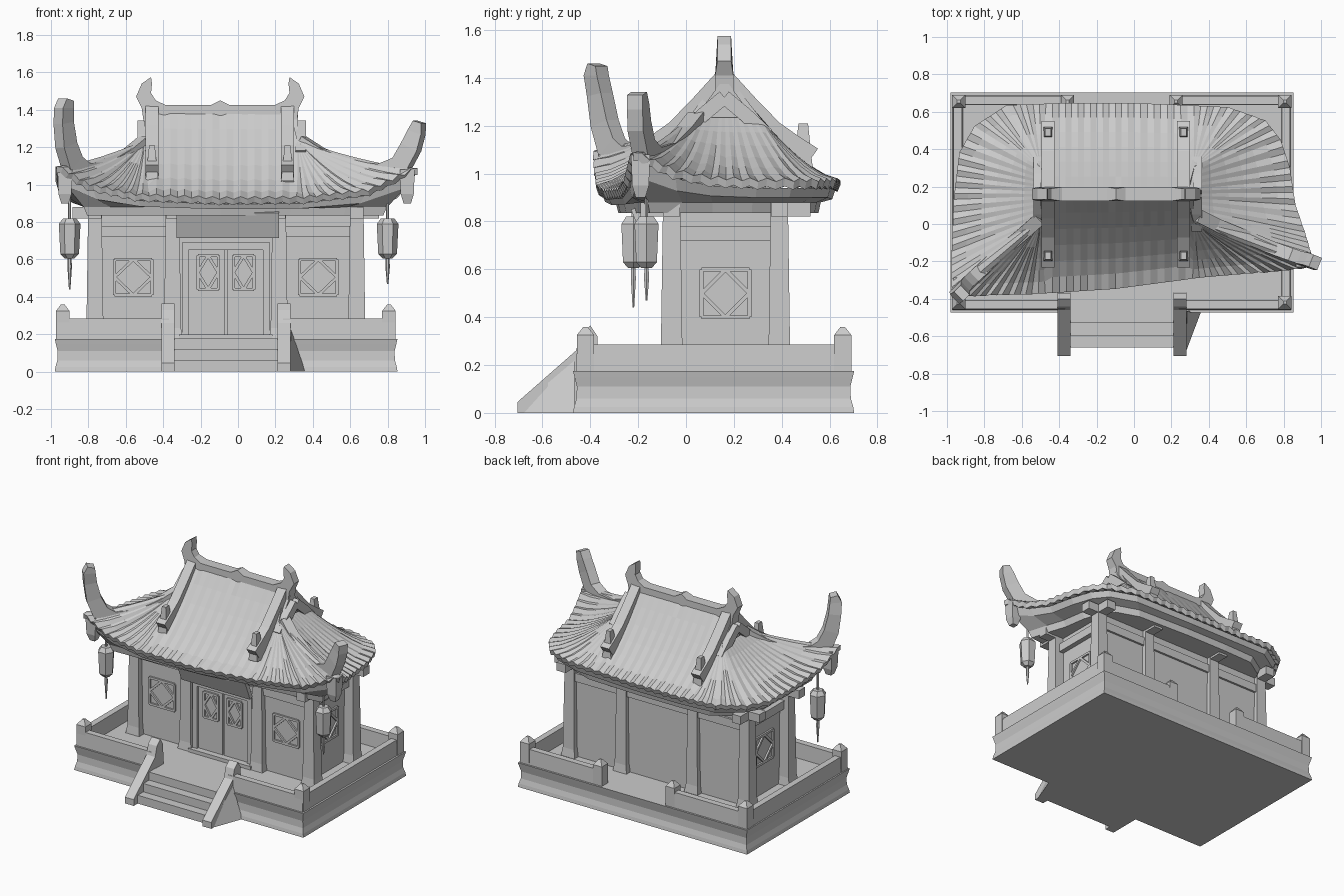
import bpy, bmesh, math
from mathutils import Vector

if "Cube" in bpy.data.objects:
    bpy.data.objects.remove(bpy.data.objects["Cube"])

CX = -0.065                      # symmetry line of base and body


def loft(name, rings, cap=True):
    """Closed rings of points joined into one flat-shaded mesh."""
    bm = bmesh.new()
    vs = [[bm.verts.new(p) for p in r] for r in rings]
    n = len(rings[0])
    for a, b in zip(vs, vs[1:]):
        for i in range(n):
            j = (i + 1) % n
            bm.faces.new((a[i], a[j], b[j], b[i]))
    if cap:
        bm.faces.new(vs[0][::-1])
        bm.faces.new(vs[-1])
        bmesh.ops.recalc_face_normals(bm, faces=bm.faces)
    else:
        bmesh.ops.remove_doubles(bm, verts=bm.verts, dist=0.0005)
    me = bpy.data.meshes.new(name)
    bm.to_mesh(me)
    bm.free()
    ob = bpy.data.objects.new(name, me)
    bpy.context.collection.objects.link(ob)
    return ob


def rect(x0, x1, y0, y1, z, d=0.0):
    return [(x0 + d, y0 + d, z), (x1 - d, y0 + d, z), (x1 - d, y1 - d, z), (x0 + d, y1 - d, z)]


def box(name, x0, x1, y0, y1, z0, z1, d=0.0):
    return loft(name, [rect(x0, x1, y0, y1, z0), rect(x0, x1, y0, y1, z1, d)])


def bar(name, pts, w, hs):
    """Rectangular bar swept along a path that lies in a vertical plane."""
    pts = [Vector(p) for p in pts]
    d = pts[-1] - pts[0]
    side = Vector((d.y, -d.x, 0)).normalized()
    rings = []
    for i, p in enumerate(pts):
        t = (pts[min(i + 1, len(pts) - 1)] - pts[max(i - 1, 0)]).normalized()
        nn = side.cross(t).normalized()
        h = hs[i] if isinstance(hs, (list, tuple)) else hs
        rings.append([p + side * a * w / 2 + nn * b * h / 2
                      for a, b in ((-1, -1), (1, -1), (1, 1), (-1, 1))])
    return loft(name, rings)


def post(name, x, y, z0, z1, r):
    loft(name, [rect(x - r, x + r, y - r, y + r, z0), rect(x - r, x + r, y - r, y + r, z1 - 0.035),
                rect(x - r, x + r, y - r, y + r, z1, r * 0.75)])


# terrace with waisted sides
loft("terrace", [rect(-.98, .853, -.472, .703, z, d) for z, d in
                 ((0, 0), (.025, .004), (.06, .014), (.11, .016), (.15, .006), (.175, 0))])

# parapets, open at front and back middle
for s in (-1, 1):
    def mx(a, b):
        return sorted((CX + s * a, CX + s * b))
    box("side_parapet", *mx(.85, .905), -.46, .69, .17, .285, .005)
    box("front_parapet", *mx(.30, .90), -.46, -.405, .17, .285, .005)
    box("back_parapet", *mx(.30, .90), .635, .69, .17, .285, .005)
    for y in (-.42, .655):
        post("corner_post", CX + s * .872, y, .17, .36, .036)
    post("back_gate_post", CX + s * .29, .655, .17, .35, .035)
    # stair cheek walls
    x0, x1 = mx(.275, .345)
    prof = [(-.705, 0), (-.705, .045), (-.46, .26), (-.44, .33), (-.40, .365), (-.37, .32), (-.36, 0)]
    loft("stair_cheek", [[(x, y, z) for y, z in prof] for x in (x0, x1)])
# sloped buttress beside the right cheek wall
loft("cheek_buttress", [[(.275, -.69, 0), (.36, -.465, 0), (.275, -.465, 0)],
                        [(.275, -.69, .03), (.285, -.465, .22), (.275, -.465, .22)]])

# steps
for y, z in ((-.66, .06), (-.595, .12), (-.53, .178)):
    box("step", CX - .275, CX + .275, y, -.45, 0, z)

# hall body
box("hall_walls", CX - .67, CX + .67, -.06, .40, .17, .88)

# columns with flared bases and top brackets
for s in (-1, 1):
    for dx in (.70, .285):
        for y, f in ((-.06, -1), (.39, 1)):
            x = CX + s * dx
            box("column_base", x - .055, x + .055, y - .055, y + .055, .17, .25, .012)
            box("column", x - .046, x + .046, y - .046, y + .046, .2, .88, .01)
            box("bracket", x - .035, x + .035, *sorted((y, y + f * .13)), .82, .88)
            if dx == .70:
                box("side_bracket", *sorted((x, x + s * .12)), y - .035, y + .035, .82, .88)
box("lintel_ring", CX - .705, CX + .705, -.08, .415, .72, .78)

# doors
box("door_step", CX - .25, CX + .25, -.12, -.05, .17, .2)
for s in (-1, 1):
    x0, x1 = sorted((CX + s * .006, CX + s * .20))
    box("door_leaf", x0, x1, -.075, -.05, .19, .65)
    box("door_jamb", *sorted((CX + s * .20, CX + s * .235)), -.09, -.05, .19, .69)
box("door_head", CX - .235, CX + .235, -.09, -.05, .65, .69)


def lattice(name, c, u, w, h):
    """Window frame with a diamond lattice; u is the horizontal direction."""
    c, u, v = Vector(c), Vector(u), Vector((0, 0, 1))
    k = [c + u * a * w / 2 + v * b * h / 2 for a, b in ((-1, -1), (1, -1), (1, 1), (-1, 1))]
    m = [c + v * h / 2, c + u * w / 2, c - v * h / 2, c - u * w / 2]
    for q in (k, m):
        for i in range(4):
            a, b = q[i], q[(i + 1) % 4]
            n = u.cross(v) * .01
            t = (b - a).normalized().cross(n).normalized() * .008
            loft(name, [[p + n + t, p + n - t, p - n - t, p - n + t] for p in (a, b)])


for s in (-1, 1):
    lattice("front_window", (CX + s * .495, -.062, .505), (1, 0, 0), .20, .19)
    lattice("side_window", (CX + s * .672, .165, .5), (0, 1, 0), .20, .20)
    lattice("door_window", (CX + s * .095, -.077, .53), (1, 0, 0), .11, .18)

# name board, blank, leaning forward under the eave
board = box("eave_board", -.275, .275, -.015, .015, -.075, .07)
board.location, board.rotation_euler = (CX + .01, -.19, .79), (math.radians(22), 0, 0)

# eave outline, counter-clockwise from the front left corner
eave = [(-.97, -.38, 1.08), (-.8, -.375, .98), (-.55, -.37, .925), (-.1, -.34, .905), (.35, -.28, .91),
        (.7, -.25, .95), (.96, -.22, 1.07), (.91, -.05, .99), (.86, .1, .96), (.83, .3, .95),
        (.78, .45, .95), (.7, .55, .95), (.5, .62, .95), (0, .64, .94), (-.4, .64, .94),
        (-.68, .63, .95), (-.85, .52, .95), (-.93, .38, .95), (-.96, .13, .97), (-.97, -.15, 1.0)]
GL, GR = -.47, .29               # gable ends
dense = []
for a, b in zip(eave, eave[1:] + eave[:1]):
    a, b = Vector(a), Vector(b)
    n = max(2, 2 * round((b - a).length / .07))
    dense += [a.lerp(b, i / n) for i in range(n)]


def top_point(p):
    if GL <= p.x <= GR and not 0 < p.y < .4:
        return Vector((p.x, .16, 1.40))
    return Vector((GL - .03 if p.x < CX else GR + .03,
                   .16 + max(-.14, min(.14, (p.y - .16) * .4)), 1.22))


# curved tiled roof, alternate rows raised as tile ribs
rings = []
for k in range(7):
    t = k / 6
    ring = []
    for i, p in enumerate(dense):
        q = top_point(p)
        r = q.lerp(p, t)
        r.z = q.z + (p.z - q.z) * (1 - (1 - t) ** 1.45) + (.014 * t if i % 2 else 0)
        ring.append(r)
    rings.append(ring)
roof = loft("tiled_roof", rings, cap=False)
mod = roof.modifiers.new("thickness", 'SOLIDIFY')
mod.thickness, mod.offset = .035, 0

# soffit following the eave line, then stepping in to the walls
loft("soffit", [[(-.06 + (p[0] + .06) * s, .16 + (p[1] - .16) * s, p[2] * f + z) for p in eave]
                for s, f, z in ((.6, 0, .94), (.965, 1, -.01), (.94, .7, .235),
                                (.84, 0, .88), (.82, 0, .835))])

# gable ends with sloping verges
loft("gable", [[(x, .005, 1.19), (x, .315, 1.19), (x, .16, 1.40)] for x in (GL - .03, GR + .03)])
for x in (GL - .04, GR + .045):
    for f in (-1, 1):
        bar("gable_verge", [(x, .16, 1.32), (x, .16 + f * .09, 1.245), (x, .16 + f * .18, 1.16)], .055, .06)

# main ridge with upturned ends, drawn as one profile
half = [(0, 1.45), (.05, 1.425), (.29, 1.425), (.345, 1.45), (.37, 1.49), (.365, 1.54), (.37, 1.575),
        (.42, 1.54), (.45, 1.47), (.42, 1.41), (.41, 1.34)]
outline = half + [(-x, z) for x, z in half[:0:-1]]
loft("main_ridge", [[(-.095 + x, .16 + y * (1 if z < 1.45 else .75), z) for x, z in outline]
                    for y in (-.038, .038)])

# descending ridges on both slopes
for x in (-.46, .265):
    for f in (-1, 1):
        bar("descending_ridge", [(x, .16 + f * d, z) for d, z in
                                 ((.0, 1.40), (.10, 1.29), (.20, 1.18), (.29, 1.11), (.36, 1.06))],
            .07, (.08, .08, .09, .1, .11))
        box("ridge_finial", x - .035, x + .035, *sorted((.16 + f * .29, .16 + f * .37)), 1.02, 1.21, .02)

# hip ridges ending in tall horns on the front corners
bar("left_hip_ridge", [(-.49, .04, 1.22), (-.58, -.04, 1.14), (-.7, -.14, 1.075), (-.82, -.25, 1.06),
                       (-.885, -.31, 1.11), (-.918, -.34, 1.21), (-.932, -.36, 1.33), (-.93, -.375, 1.41),
                       (-.92, -.37, 1.455)],
    .07, (.09, .1, .1, .11, .115, .1, .085, .08, .05))
bar("right_hip_ridge", [(.33, .05, 1.22), (.43, .0, 1.15), (.6, -.07, 1.08), (.76, -.135, 1.06),
                        (.87, -.175, 1.10), (.925, -.195, 1.20), (.955, -.2, 1.28), (.97, -.205, 1.335)],
    .07, (.09, .1, .1, .1, .11, .1, .08, .05))
for x, y in ((-.925, -.325), (.905, -.19)):
    loft("corner_eave_block", [rect(x - r, x + r, y - r, y + r, z) for r, z in
                               ((.02, .9), (.035, .95), (.04, 1.08))])


# hexagonal lanterns with tassels
def lantern(x, y, tip):
    def hexa(r, z):
        return [(x + r * math.cos(i * math.pi / 3), y + r * math.sin(i * math.pi / 3), z) for i in range(6)]
    loft("lantern", [hexa(r, z) for r, z in ((.025, .605), (.05, .63), (.058, .79), (.035, .82))])
    loft("lantern_cord", [hexa(.008, .81), hexa(.008, .95)])
    loft("lantern_tassel", [hexa(.01, .61), hexa(.012, .56), hexa(.004, tip)])


lantern(-.90, -.22, .44)
lantern(.80, -.165, .47)
